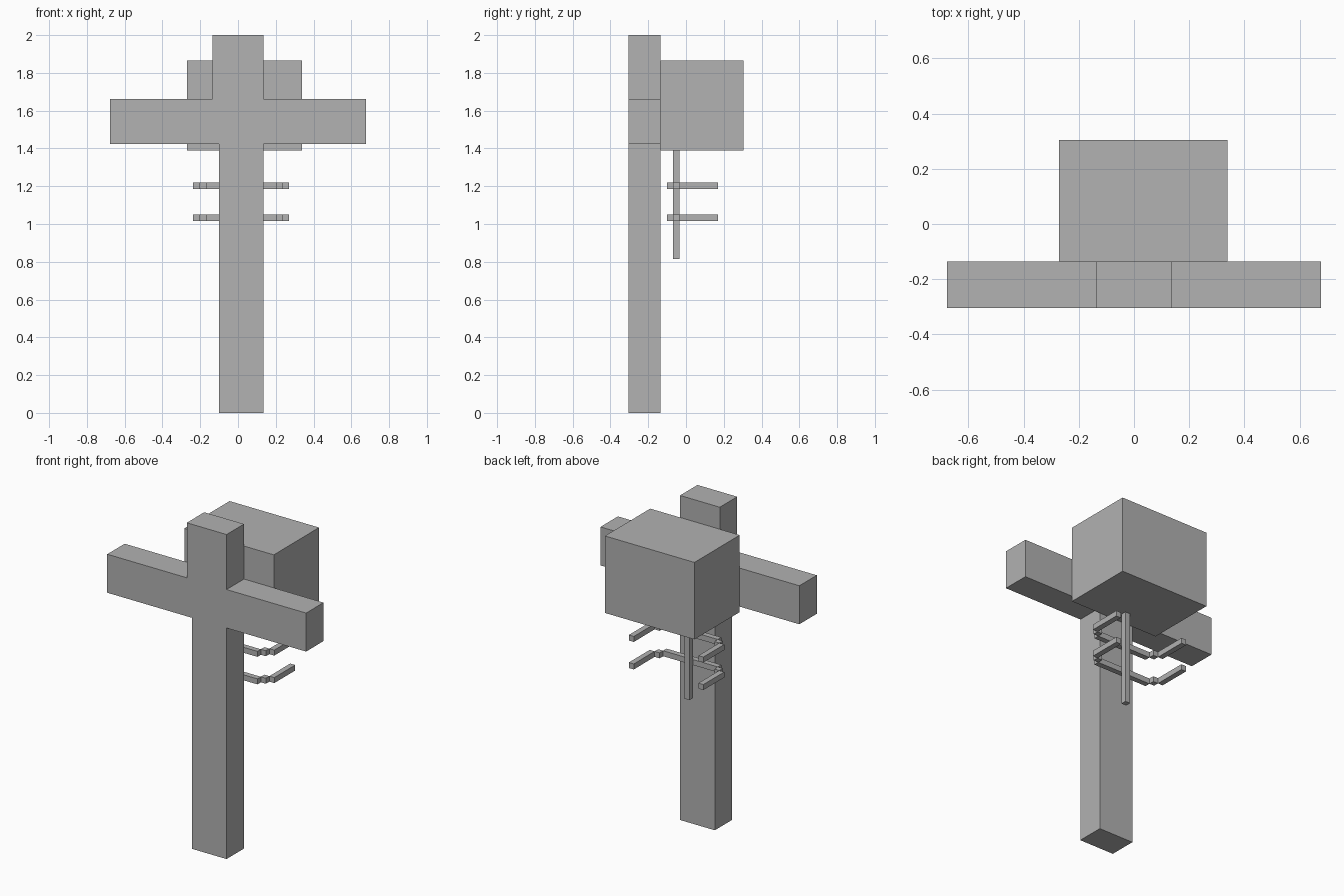
import bpy
import bmesh
from mathutils import Vector

cube = bpy.data.objects.get("Cube")
if cube:
    bpy.data.objects.remove(cube, do_unlink=True)

U = 2 / 59  # block unit: the model is 59 units tall

grey = bpy.data.materials.new("plain grey")
grey.use_nodes = True
colour = (0.445, 0.445, 0.445, 1)
grey.diffuse_color = colour
grey.node_tree.nodes["Principled BSDF"].inputs["Base Color"].default_value = colour


def finish(name, bm):
    mesh = bpy.data.meshes.new(name)
    bmesh.ops.recalc_face_normals(bm, faces=bm.faces)
    bm.to_mesh(mesh)
    bm.free()
    mesh.materials.append(grey)
    obj = bpy.data.objects.new(name, mesh)
    bpy.context.collection.objects.link(obj)
    return obj


def box(name, x, y, z):
    """Box spanning the given (low, high) ranges in block units."""
    bm = bmesh.new()
    bmesh.ops.create_cube(bm, size=1)
    for v in bm.verts:
        v.co = Vector([U * r[c > 0] for r, c in zip((x, y, z), v.co)])
    return finish(name, bm)


def extrusion(name, outline, axis, low, high):
    """Flat outline in block units, extruded along y or z."""
    bm = bmesh.new()
    place = (lambda a, b: (a, low, b)) if axis == "y" else (lambda a, b: (a, b, low))
    face = bm.faces.new([bm.verts.new(Vector(place(a, b)) * U) for a, b in outline])
    result = bmesh.ops.extrude_face_region(bm, geom=[face])
    move = Vector((0, high - low, 0) if axis == "y" else (0, 0, high - low)) * U
    bmesh.ops.translate(
        bm, vec=move,
        verts=[g for g in result["geom"] if isinstance(g, bmesh.types.BMVert)])
    # Keep the starting cap so the solid is closed
    if not face.is_valid or any(e.is_boundary for e in bm.edges):
        bmesh.ops.holes_fill(bm, edges=[e for e in bm.edges if e.is_boundary], sides=0)
    return finish(name, bm)


# Cross-shaped body: offset lower post, wide arms, short top
extrusion("cross_body", [
    (-3, 0), (4, 0), (4, 42), (20, 42), (20, 49), (4, 49), (4, 59),
    (-4, 59), (-4, 49), (-20, 49), (-20, 42), (-3, 42)], "y", -9, -4)

# Head block behind the cross
box("head", (-8, 10), (-4, 9), (41, 55))

# Thin spine hanging below the head
box("spine", (0, 1), (-2, -1), (24, 41))

# Two rib hoops: back bar, diagonal step and side arm on each side
for level, z in (("lower", (30, 31)), ("upper", (35, 36))):
    box(level + "_rib_bar", (-5, 6), (-3, -2), z)
    for side, step, arm in (("right", -6, -7), ("left", 6, 7)):
        box(f"{level}_rib_step_{side}", (step, step + 1), (-2, -1), z)
        box(f"{level}_rib_arm_{side}", (arm, arm + 1), (-1, 5), z)
